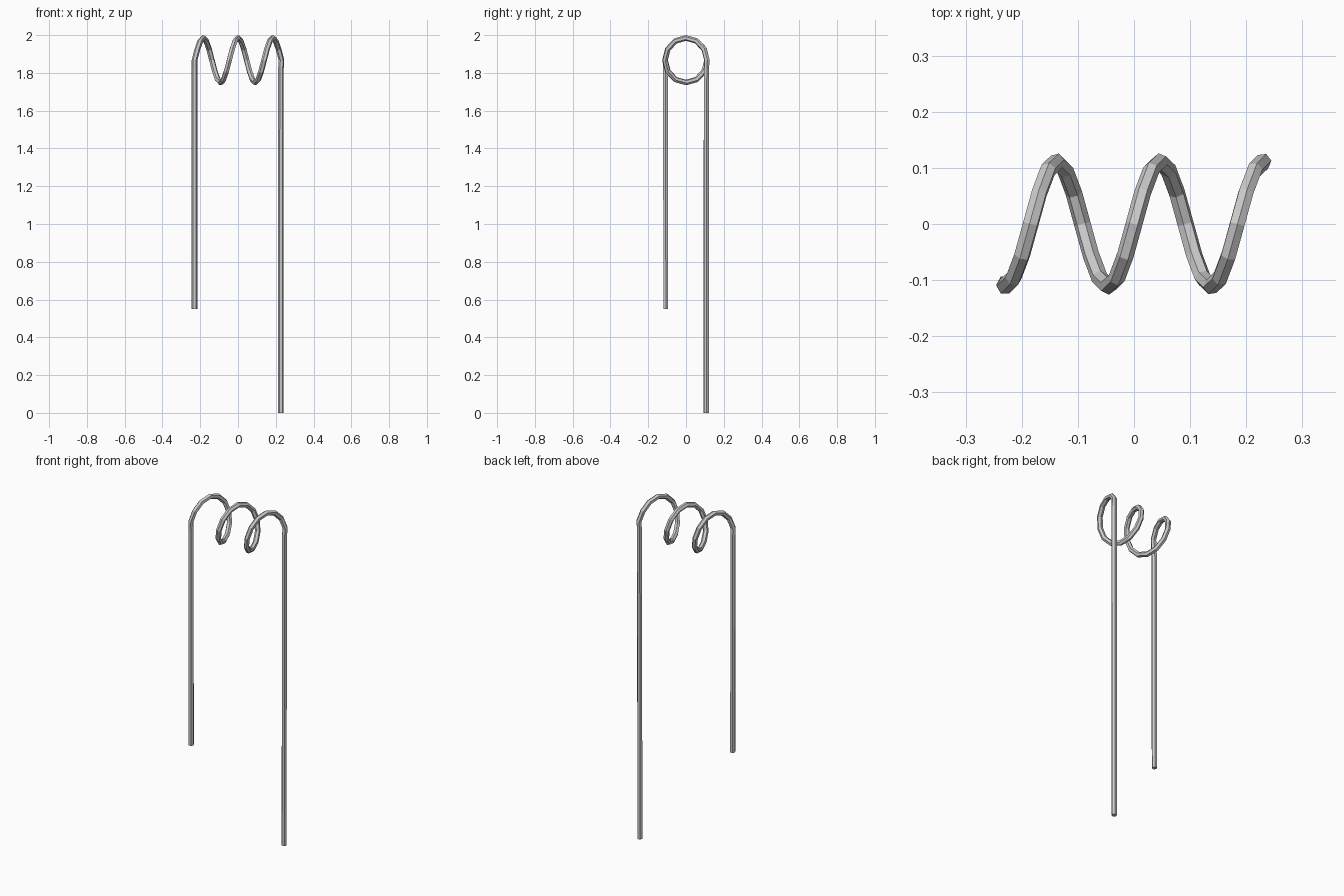
import bpy
from math import pi, sin, cos

if "Cube" in bpy.data.objects:
    bpy.data.objects.remove(bpy.data.objects["Cube"])

WIRE = 0.015           # wire radius
RY, RZ = 0.111, 0.118  # coil radii
CZ = 1.867             # coil axis height
HALF = 0.23            # half coil length
STEPS = 30             # 2.5 turns, 12 segments each

# Path: short leg, coil, long leg
path = [(-0.23, -0.107, 0.55), (-0.23, -0.108, 1.82)]
for i in range(STEPS + 1):
    t = i / STEPS
    a = 5 * pi * t
    path.append((-HALF + 2 * HALF * t, -RY * cos(a), CZ + RZ * sin(a)))
path += [(0.227, 0.108, 1.82), (0.226, 0.107, 0.0)]

# Six-sided wire swept along the path
curve = bpy.data.curves.new("bent_wire", 'CURVE')
curve.dimensions = '3D'
curve.bevel_depth = WIRE
curve.bevel_resolution = 1
curve.use_fill_caps = True
spline = curve.splines.new('POLY')
spline.points.add(len(path) - 1)
for p, co in zip(spline.points, path):
    p.co = (*co, 1)
spline.use_smooth = False
wire = bpy.data.objects.new("coiled_wire", curve)
bpy.context.collection.objects.link(wire)

# Solid flat-shaded mesh
bpy.context.view_layer.objects.active = wire
wire.select_set(True)
bpy.ops.object.convert(target='MESH')
bpy.ops.object.shade_flat()
